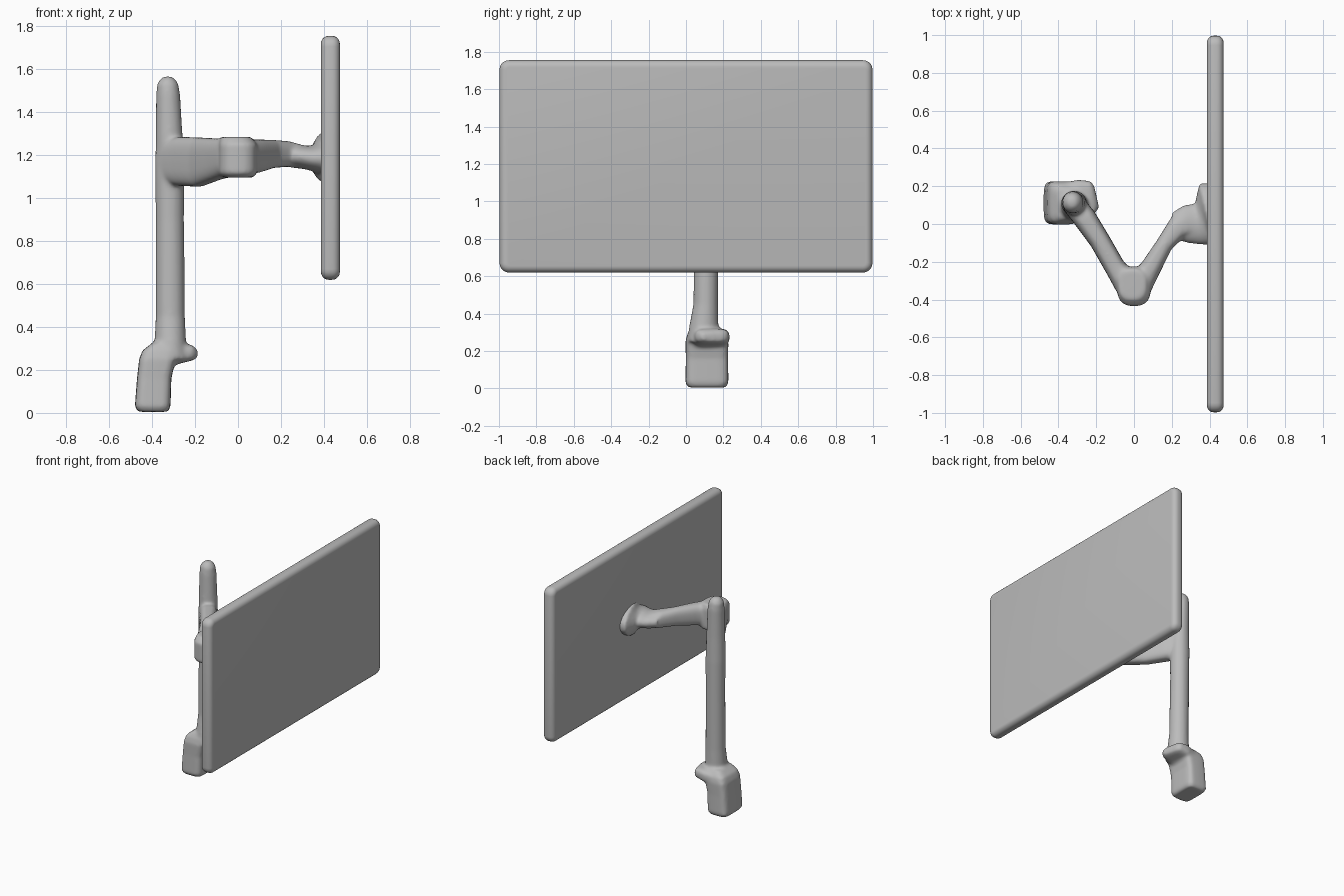
import bpy, bmesh, math
from mathutils import Vector

cube = bpy.data.objects.get("Cube")
if cube:
    bpy.data.objects.remove(cube, do_unlink=True)

grey = bpy.data.materials.new("light_grey")
grey.use_nodes = True
grey.diffuse_color = (0.5, 0.5, 0.5, 1)
grey.node_tree.nodes["Principled BSDF"].inputs["Base Color"].default_value = (0.5, 0.5, 0.5, 1)


def add_object(name, bm):
    bmesh.ops.recalc_face_normals(bm, faces=bm.faces)
    mesh = bpy.data.meshes.new(name)
    bm.to_mesh(mesh)
    bm.free()
    mesh.materials.append(grey)
    mesh.shade_smooth()
    obj = bpy.data.objects.new(name, mesh)
    bpy.context.collection.objects.link(obj)
    return obj


def loft(bm, sections, power=2.0, upright=False, sides=24):
    """Skin superellipse rings; each section is (x, y, z, half width, half height)."""
    points = [Vector(s[:3]) for s in sections]
    rings = []
    for i, s in enumerate(sections):
        along = points[min(i + 1, len(points) - 1)] - points[max(i - 1, 0)]
        up = Vector((0, 1, 0)) if upright else Vector((0, 0, 1))
        side = Vector((1, 0, 0)) if upright else along.cross(up).normalized()
        ring = []
        for k in range(sides):
            a = math.tau * k / sides
            c, d = math.cos(a), math.sin(a)
            u = math.copysign(abs(c) ** (2 / power), c) * s[3]
            v = math.copysign(abs(d) ** (2 / power), d) * s[4]
            ring.append(bm.verts.new(points[i] + side * u + up * v))
        rings.append(ring)
    for a, b in zip(rings, rings[1:]):
        for k in range(sides):
            n = (k + 1) % sides
            bm.faces.new((a[k], a[n], b[n], b[k]))
    bm.faces.new(rings[0])
    bm.faces.new(rings[-1])


# Screen panel with soft edges
bm = bmesh.new()
bmesh.ops.create_cube(bm, size=1)
for v in bm.verts:
    v.co = (0.43 + v.co.x * 0.088, v.co.y * 1.994, 1.187 + v.co.z * 1.135)
corners = [e for e in bm.edges if abs(e.verts[0].co.x - e.verts[1].co.x) > 0.01]
bmesh.ops.bevel(bm, geom=corners, offset=0.05, segments=5, profile=0.5, affect='EDGES')
rims = [e for e in bm.edges if abs(e.verts[0].co.x - e.verts[1].co.x) < 0.01]
bmesh.ops.bevel(bm, geom=rims, offset=0.036, segments=5, profile=0.5, affect='EDGES')
screen = add_object("screen_panel", bm)
bpy.context.view_layer.objects.active = screen
screen.select_set(True)
bpy.ops.object.shade_smooth_by_angle(angle=math.radians(40))

# Stand: clamp, pole and folding arm fused into one soft body
bm = bmesh.new()

# Clamp block
loft(bm, [(-0.395, 0.112, 0.005, 0.07, 0.10),
          (-0.397, 0.112, 0.03, 0.083, 0.115),
          (-0.39, 0.112, 0.16, 0.08, 0.113),
          (-0.375, 0.112, 0.25, 0.085, 0.115),
          (-0.365, 0.112, 0.29, 0.08, 0.105),
          (-0.34, 0.105, 0.325, 0.06, 0.08)], power=5, upright=True)

# Clamp jaw reaching towards the screen
loft(bm, [(-0.37, 0.12, 0.25, 0.10, 0.055),
          (-0.28, 0.135, 0.275, 0.10, 0.047),
          (-0.22, 0.14, 0.28, 0.088, 0.038),
          (-0.198, 0.145, 0.275, 0.06, 0.022)], power=3.5)

# Upright pole with a rounded top
loft(bm, [(-0.32, 0.09, 0.25, 0.09, 0.085),
          (-0.315, 0.095, 0.33, 0.074, 0.078),
          (-0.315, 0.105, 0.45, 0.068, 0.066),
          (-0.317, 0.11, 0.9, 0.066, 0.064),
          (-0.318, 0.11, 1.1, 0.068, 0.066),
          (-0.32, 0.11, 1.28, 0.063, 0.063),
          (-0.325, 0.115, 1.48, 0.056, 0.058),
          (-0.327, 0.115, 1.53, 0.05, 0.052),
          (-0.327, 0.115, 1.555, 0.034, 0.036),
          (-0.327, 0.115, 1.566, 0.015, 0.015)], upright=True)

# Lower arm from the pole to the elbow
loft(bm, [(-0.34, 0.13, 1.17, 0.06, 0.10),
          (-0.26, 0.03, 1.17, 0.062, 0.115),
          (-0.18, -0.09, 1.167, 0.055, 0.115),
          (-0.10, -0.23, 1.18, 0.055, 0.098),
          (-0.04, -0.31, 1.19, 0.07, 0.09)], power=3)

# Elbow knuckle
loft(bm, [(0.0, -0.32, 1.095, 0.07, 0.085),
          (0.0, -0.33, 1.115, 0.09, 0.105),
          (0.0, -0.33, 1.25, 0.09, 0.105),
          (-0.01, -0.32, 1.285, 0.07, 0.08)], power=2.6, upright=True)

# Upper arm from the elbow to the screen bracket
loft(bm, [(0.03, -0.32, 1.19, 0.07, 0.08),
          (0.09, -0.23, 1.195, 0.055, 0.078),
          (0.16, -0.11, 1.205, 0.045, 0.066),
          (0.23, -0.02, 1.205, 0.06, 0.06),
          (0.30, 0.01, 1.19, 0.075, 0.055)], power=2.6)

# Bracket flaring onto the back of the screen
loft(bm, [(0.21, -0.01, 1.20, 0.07, 0.045),
          (0.27, 0.0, 1.195, 0.10, 0.052),
          (0.34, 0.0, 1.185, 0.11, 0.058),
          (0.375, 0.01, 1.185, 0.13, 0.075),
          (0.39, 0.02, 1.19, 0.20, 0.115),
          (0.42, 0.02, 1.19, 0.20, 0.115)])

stand = add_object("clamp_pole_and_arm", bm)
fuse = stand.modifiers.new("fuse", 'REMESH')
fuse.mode = 'VOXEL'
fuse.voxel_size = 0.01
fuse.use_smooth_shade = True
soften = stand.modifiers.new("soften", 'SMOOTH')
soften.factor = 0.5
soften.iterations = 8
